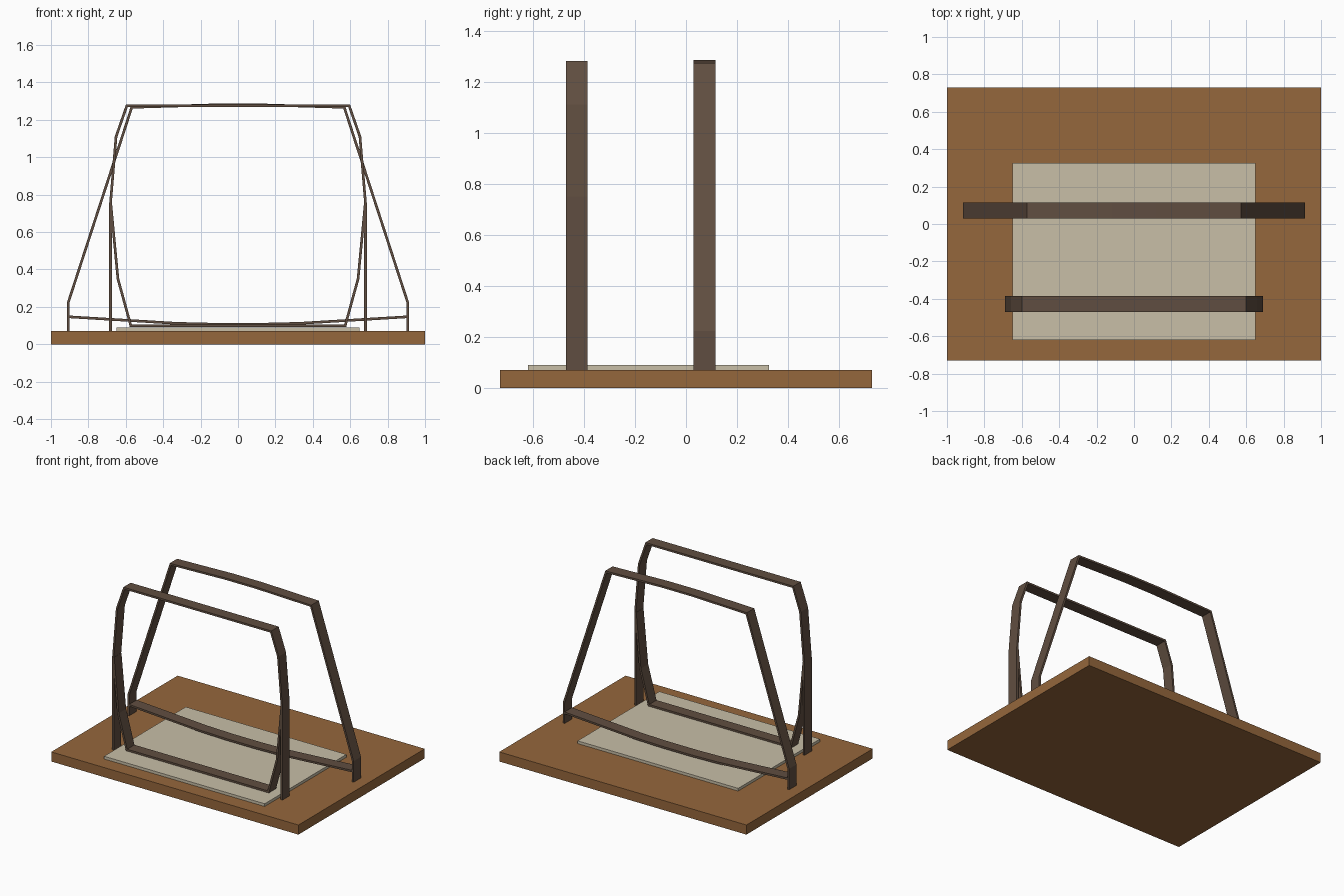
import bpy
import bmesh
from mathutils import Vector

cube = bpy.data.objects.get("Cube")
if cube:
    bpy.data.objects.remove(cube, do_unlink=True)


def material(name, rgb):
    mat = bpy.data.materials.new(name)
    mat.use_nodes = True
    mat.diffuse_color = (*rgb, 1)
    mat.node_tree.nodes["Principled BSDF"].inputs["Base Color"].default_value = (*rgb, 1)
    return mat


wood = material("warm wood", (0.30, 0.135, 0.045))
paper = material("pale cream", (0.58, 0.52, 0.39))
strap_brown = material("dark brown", (0.118, 0.076, 0.052))


def finish(name, bm, mat):
    bmesh.ops.recalc_face_normals(bm, faces=bm.faces)
    mesh = bpy.data.meshes.new(name)
    bm.to_mesh(mesh)
    bm.free()
    mesh.materials.append(mat)
    obj = bpy.data.objects.new(name, mesh)
    bpy.context.collection.objects.link(obj)
    return obj


def box(name, low, high, mat):
    low, high = Vector(low), Vector(high)
    bm = bmesh.new()
    bmesh.ops.create_cube(bm, size=1)
    for v in bm.verts:
        v.co = (low + high) / 2 + v.co * (high - low)
    return finish(name, bm, mat)


def strip(name, half, y0, y1, thick=0.014):
    """Flat band: the left half of an x-z path, mirrored, with mitred bends."""
    path = [Vector(p) for p in half]
    path += [Vector((-p.x, p.y)) for p in reversed(path)]
    bm = bmesh.new()
    rings = []
    for i, p in enumerate(path):
        before = (p - path[i - 1]).normalized() if i else None
        after = (path[i + 1] - p).normalized() if i + 1 < len(path) else None
        before, after = before or after, after or before
        n0 = Vector((-before.y, before.x))
        n1 = Vector((-after.y, after.x))
        miter = (n0 + n1).normalized()
        miter *= thick / 2 / miter.dot(n0)
        a, b = p + miter, p - miter
        rings.append([bm.verts.new((q.x, y, q.y))
                      for q, y in ((a, y0), (a, y1), (b, y1), (b, y0))])
    for r, s in zip(rings, rings[1:]):
        for k in range(4):
            m = (k + 1) % 4
            bm.faces.new((r[k], r[m], s[m], s[k]))
    bm.faces.new(rings[0])
    bm.faces.new(rings[-1])
    return finish(name, bm, strap_brown)


# Base board and thin sheet
box("base_board", (-1, -0.73, 0), (1, 0.73, 0.07), wood)
box("sheet", (-0.65, -0.62, 0.07), (0.65, 0.325, 0.09), paper)

# Front frame: upright hoop and the lower cradle inside it
front = (-0.47, -0.386)
strip("front_hoop", [(-0.682, 0.07), (-0.682, 0.75), (-0.652, 1.11), (-0.594, 1.276)], *front)
strip("front_cradle", [(-0.68, 0.75), (-0.642, 0.35), (-0.573, 0.099)], *front)

# Back frame: splayed hoop and the sagging cross strap
back = (0.03, 0.115)
strip("back_hoop", [(-0.908, 0.07), (-0.908, 0.222), (-0.568, 1.267), (-0.12, 1.28)], *back)
strip("back_cross_strap", [(-0.908, 0.147), (-0.33, 0.112), (-0.12, 0.107)], *back)
